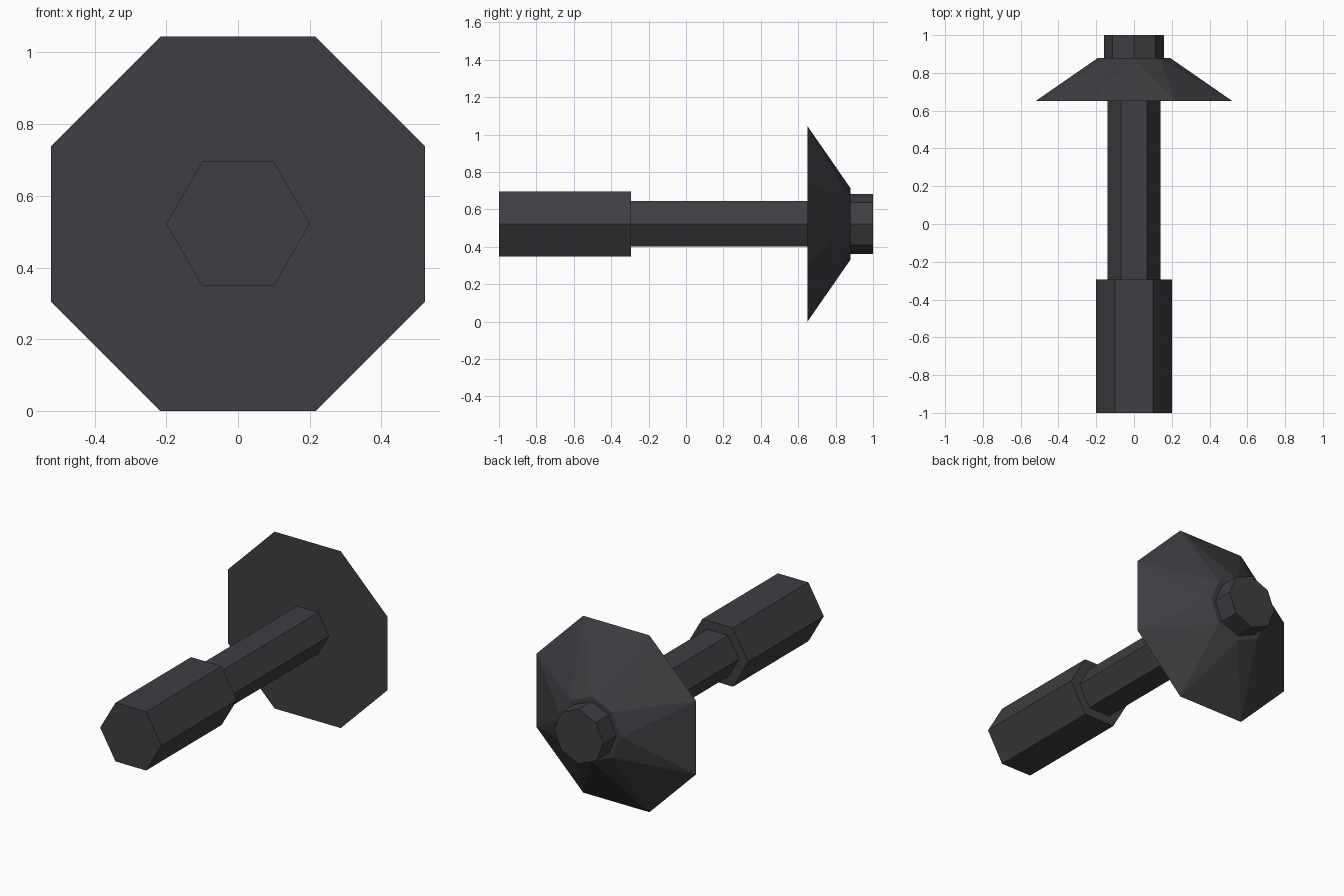
import bpy
import bmesh
from math import cos, sin, pi

cube = bpy.data.objects.get("Cube")
if cube:
    bpy.data.objects.remove(cube, do_unlink=True)

AXIS_HEIGHT = 0.522

# One dark grey for every part
grey = bpy.data.materials.new("charcoal_grey")
grey.use_nodes = True
colour = (0.05, 0.048, 0.055, 1)
grey.diffuse_color = colour
grey.node_tree.nodes["Principled BSDF"].inputs["Base Color"].default_value = colour


def ring(bm, sides, radius, y, turn):
    """Ring of vertices around the lengthwise axis; turn is in side steps."""
    angles = [2 * pi * (i + turn) / sides for i in range(sides)]
    return [bm.verts.new((radius * cos(a), y, AXIS_HEIGHT + radius * sin(a)))
            for a in angles]


def lathe_part(name, sides, front, back, front_turn=0, back_turn=0):
    """Capped faceted part between two (radius, y) rings."""
    bm = bmesh.new()
    a = ring(bm, sides, *front, front_turn)
    b = ring(bm, sides, *back, back_turn)
    bm.faces.new(a)
    bm.faces.new(b)
    for i in range(sides):
        j = (i + 1) % sides
        if front_turn == back_turn:
            bm.faces.new((a[i], a[j], b[j], b[i]))
        else:
            # Half-step turn: alternating triangles
            bm.faces.new((a[i], b[j], b[i]))
            bm.faces.new((a[i], a[j], b[j]))
    bmesh.ops.recalc_face_normals(bm, faces=bm.faces)
    mesh = bpy.data.meshes.new(name)
    bm.to_mesh(mesh)
    bm.free()
    mesh.materials.append(grey)
    obj = bpy.data.objects.new(name, mesh)
    bpy.context.collection.objects.link(obj)
    return obj


# Hexagonal grip and thinner shaft
lathe_part("grip", 6, (0.2, -1), (0.2, -0.295))
lathe_part("shaft", 6, (0.14, -0.3), (0.14, 0.66))

# Flared octagonal head and its end cap
half_side = 0.522 / cos(pi / 8)
lathe_part("flared_head", 8, (half_side, 0.65), (0.19, 0.88), 0.5, 0)
lathe_part("end_cap", 8, (0.16, 0.87), (0.16, 1))
